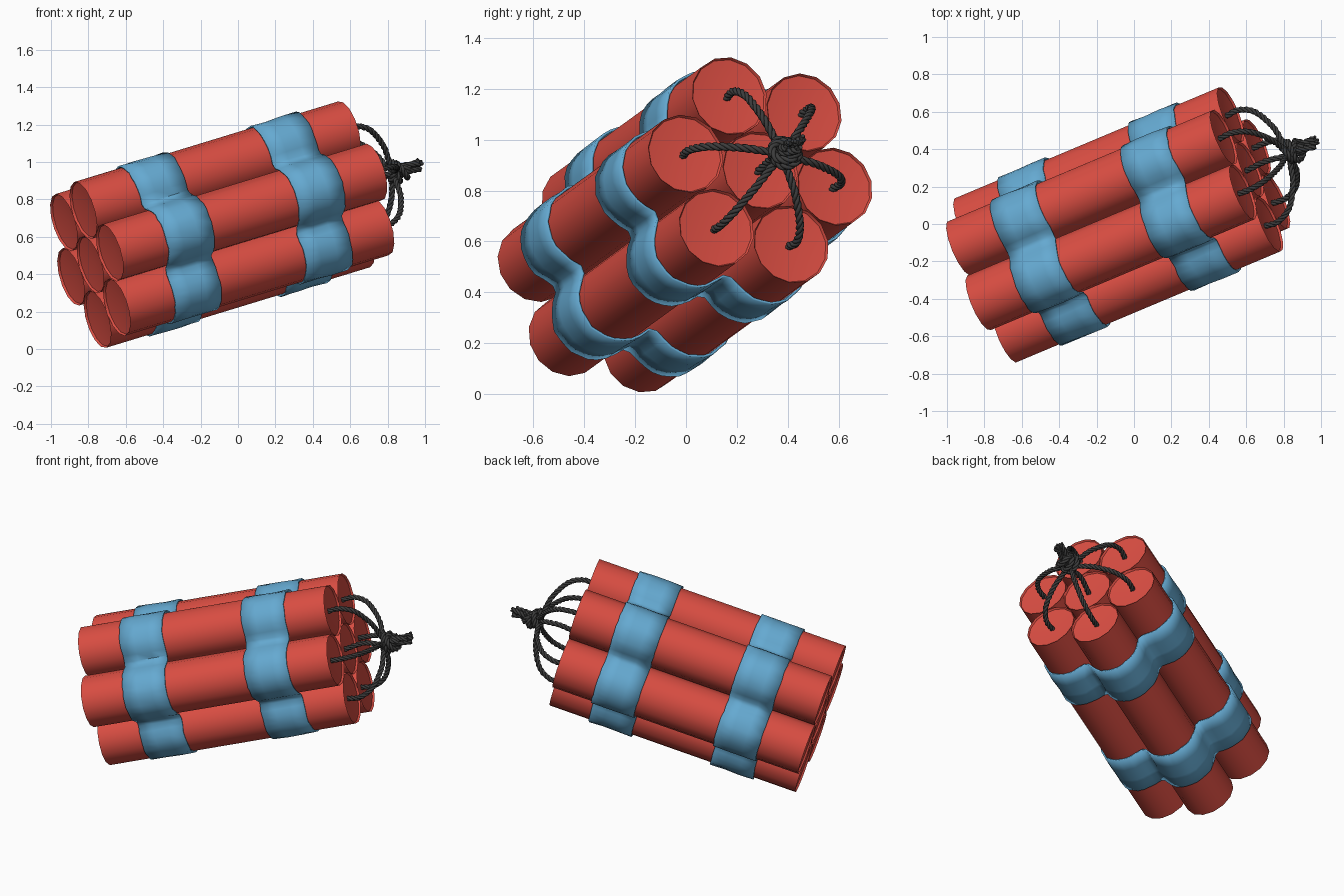
import bpy, bmesh, math, random
from mathutils import Vector, Matrix

if "Cube" in bpy.data.objects:
    bpy.data.objects.remove(bpy.data.objects["Cube"])

random.seed(4)
R, D, L = 0.159, 0.318, 1.59          # stick radius, spacing, length
AX = Vector((0.888, 0.373, 0.271)).normalized()
V = Vector((0, -AX.z, AX.y)).normalized()
U = V.cross(AX)
BASE = Vector((-0.79, -0.30, 0.45))
M = Matrix.Translation(BASE) @ Matrix((U, V, AX)).transposed().to_4x4()
HEX = [math.radians(15 + 60 * k) for k in range(6)]


def material(name, rgb):
    m = bpy.data.materials.new(name)
    m.diffuse_color = (*rgb, 1)
    m.use_nodes = True
    m.node_tree.nodes["Principled BSDF"].inputs["Base Color"].default_value = m.diffuse_color
    return m


RED = material("red_paper", (0.70, 0.075, 0.055))
BLUE = material("blue_tape", (0.13, 0.40, 0.64))
DARK = material("dark_cord", (0.045, 0.045, 0.045))


def loft(name, rings, mat, angle):
    """Skin closed rings of points, in bundle space."""
    bm = bmesh.new()
    rows = [[bm.verts.new(p) for p in ring] for ring in rings]
    n = len(rows[0])
    for a, b in zip(rows, rows[1:]):
        for i in range(n):
            j = (i + 1) % n
            bm.faces.new((a[i], a[j], b[j], b[i]))
    bmesh.ops.remove_doubles(bm, verts=bm.verts, dist=1e-5)
    bmesh.ops.recalc_face_normals(bm, faces=bm.faces)
    me = bpy.data.meshes.new(name)
    bm.to_mesh(me)
    bm.free()
    for p in me.polygons:
        p.use_smooth = True
    me.set_sharp_from_angle(angle=math.radians(angle))
    me.materials.append(mat)
    ob = bpy.data.objects.new(name, me)
    bpy.context.collection.objects.link(ob)
    ob.matrix_world = M
    return ob


# Seven paper sticks with slightly hollow ends
PROFILE = [(0, 0.03), (R * 0.96, 0.012), (R, 0), (R, L),
           (R * 0.96, L - 0.012), (0, L - 0.03)]
centres = [(0, 0)] + [(D * math.cos(a), D * math.sin(a)) for a in HEX]
SIDES = 14
for k, (cx, cy) in enumerate(centres):
    turn = random.uniform(0, 1)
    rings = [[(cx + r * math.cos(turn + math.tau * i / SIDES),
               cy + r * math.sin(turn + math.tau * i / SIDES), z)
              for i in range(SIDES)] for r, z in PROFILE]
    loft(f"stick_{k}", rings, RED, 35)


# Two wrinkled tape bands hugging the outer sticks
def band_radius(phi, rad):
    psi = (phi - HEX[0] + math.pi / 6) % (math.pi / 3) - math.pi / 6
    rho = D * math.cos(psi) + math.sqrt(rad ** 2 - (D * math.sin(psi)) ** 2)
    return max(rho, 0.375)


N = 84
for name, z0, z1 in (("rear_band", 0.17, 0.343), ("front_band", 0.665, 0.838)):
    rings = []
    for t in (0, 0.33, 0.67, 1):
        ring = []
        for i in range(N):
            phi = math.tau * i / N
            rho = band_radius(phi, R + 0.011) + random.uniform(-0.003, 0.004)
            z = L * (z0 + (z1 - z0) * t) + random.uniform(-0.003, 0.003)
            ring.append((rho * math.cos(phi), rho * math.sin(phi), z))
        rings.append(ring)
    band = loft(name, rings, BLUE, 50)
    mod = band.modifiers.new("thickness", 'SOLIDIFY')
    mod.thickness = 0.01
    mod.offset = -1


def smooth_path(pts, step=0.006):
    """Evenly spaced samples of a Catmull-Rom path."""
    pts = [Vector(p) for p in pts]
    pts = [2 * pts[0] - pts[1]] + pts + [2 * pts[-1] - pts[-2]]
    out = []
    for a, b, c, d in zip(pts, pts[1:], pts[2:], pts[3:]):
        n = max(2, int((c - b).length / step))
        for i in range(n):
            t = i / n
            out.append(0.5 * (2 * b + (c - a) * t + (2 * a - 5 * b + 4 * c - d) * t * t
                              + (3 * b - a - 3 * c + d) * t ** 3))
    return out + [pts[-2]]


def rope(name, pts, twist=0.0085, thick=0.0085):
    """Three strands wound around a path."""
    path = smooth_path(pts)
    cu = bpy.data.curves.new(name, 'CURVE')
    cu.dimensions = '3D'
    cu.bevel_depth = thick
    cu.bevel_resolution = 1
    cu.use_fill_caps = True
    cu.materials.append(DARK)
    for s in range(3):
        sp = cu.splines.new('POLY')
        sp.points.add(len(path) - 1)
        n = None
        for i, p in enumerate(path):
            tan = (path[min(i + 1, len(path) - 1)] - path[max(i - 1, 0)]).normalized()
            n = tan.orthogonal() if n is None else n - tan * n.dot(tan)
            n.normalize()
            a = math.tau * (s / 3 + i * 0.006 / 0.085)
            q = p + twist * (math.cos(a) * n + math.sin(a) * tan.cross(n))
            sp.points[i].co = (*q, 1)
        sp.use_smooth = True
    ob = bpy.data.objects.new(name, cu)
    bpy.context.collection.objects.link(ob)
    ob.matrix_world = M


# Six fuse cords arching from the sticks into the knot, then a loose tail
for k, a in enumerate(HEX):
    def at(r, s, turn=0):
        return (r * math.cos(a + turn), r * math.sin(a + turn), L + s)
    pts = [at(D, -0.03), at(D + 0.005, 0.05), at(0.275, 0.135),
           at(0.16, 0.20), at(0.05, 0.225), at(0.022, 0.27, 0.6),
           at(0.02, 0.33, 1.4)]
    if k % 2 == 0:
        pts.append(at(0.026, 0.385 + 0.01 * k / 2, 2.0))
    rope(f"fuse_{k}", pts)

# Centre fuse and the knot wound around the gathered cords
rope("centre_fuse", [(0, 0, L - 0.03), (0.015, 0.01, L + 0.1),
                     (-0.01, 0, L + 0.22), (0.005, 0, L + 0.32), (0, 0.005, L + 0.41)])
knot = []
for i in range(25):
    t = math.tau * 3 * i / 24
    r = 0.046 + 0.012 * math.sin(t * 1.33)
    knot.append((r * math.cos(t), r * math.sin(t),
                 L + 0.215 + 0.085 * i / 24 + 0.02 * math.sin(t + i * 0.15)))
rope("fuse_knot", knot, 0.009, 0.009)
